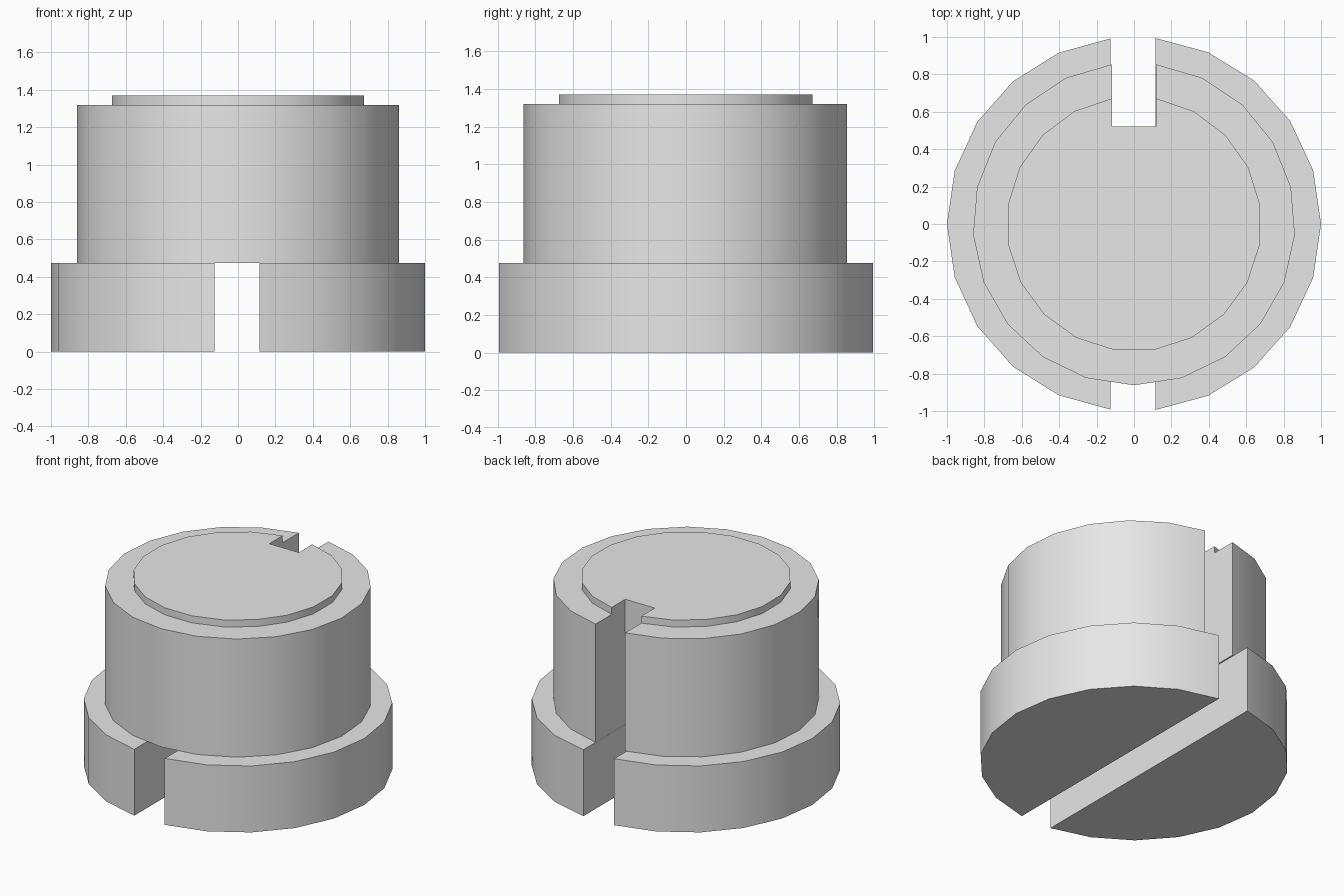
import bpy
import bmesh
from math import acos, asin, cos, sin, pi, radians

old = bpy.data.objects.get("Cube")
if old:
    bpy.data.objects.remove(old, do_unlink=True)

# Single plain material
grey = bpy.data.materials.new("light grey")
grey.use_nodes = True
grey.diffuse_color = (0.8, 0.8, 0.8, 1)
grey.node_tree.nodes["Principled BSDF"].inputs["Base Color"].default_value = (0.8, 0.8, 0.8, 1)

BASE_TOP, BODY_TOP, PLATE_TOP = 0.475, 1.32, 1.37
SLOT_HALF, SLOT_END = 0.117, 0.52


def arc(radius, start, end, steps):
    """Evenly spaced points on an arc, ends included."""
    angles = [start + (end - start) * i / steps for i in range(steps + 1)]
    return [(radius * cos(a), radius * sin(a)) for a in angles]


def prism(name, outline, bottom, top):
    """Extrude a flat outline straight up."""
    bm = bmesh.new()
    face = bm.faces.new([bm.verts.new((x, y, bottom)) for x, y in outline])
    grown = bmesh.ops.extrude_face_region(bm, geom=[face], use_keep_orig=True)
    verts = [g for g in grown["geom"] if isinstance(g, bmesh.types.BMVert)]
    bmesh.ops.translate(bm, verts=verts, vec=(0, 0, top - bottom))
    bmesh.ops.recalc_face_normals(bm, faces=bm.faces)
    mesh = bpy.data.meshes.new(name)
    bm.to_mesh(mesh)
    bm.free()
    mesh.materials.append(grey)
    obj = bpy.data.objects.new(name, mesh)
    bpy.context.collection.objects.link(obj)
    bpy.ops.object.select_all(action="DESELECT")
    obj.select_set(True)
    bpy.context.view_layer.objects.active = obj
    bpy.ops.object.shade_smooth_by_angle(angle=radians(30))
    return obj


def slotted_disc(name, radius, steps, bottom, top):
    """Disc with a straight slot cut in from the back edge."""
    gap = asin(SLOT_HALF / radius)
    outline = arc(radius, pi / 2 + gap, 5 * pi / 2 - gap, steps)
    outline += [(SLOT_HALF, SLOT_END), (-SLOT_HALF, SLOT_END)]
    return prism(name, outline, bottom, top)


# Base flange: two halves separated by a through slot
for name, middle, inner in (("base_left", 0, 0.116), ("base_right", pi, 0.126)):
    half = acos(inner)
    prism(name, arc(1.0, middle - half, middle + half, 10), 0, BASE_TOP)

# Main drum and the thin raised plate on top
slotted_disc("body", 0.862, 20, BASE_TOP, BODY_TOP)
slotted_disc("top_plate", 0.682, 19, BODY_TOP, PLATE_TOP)
